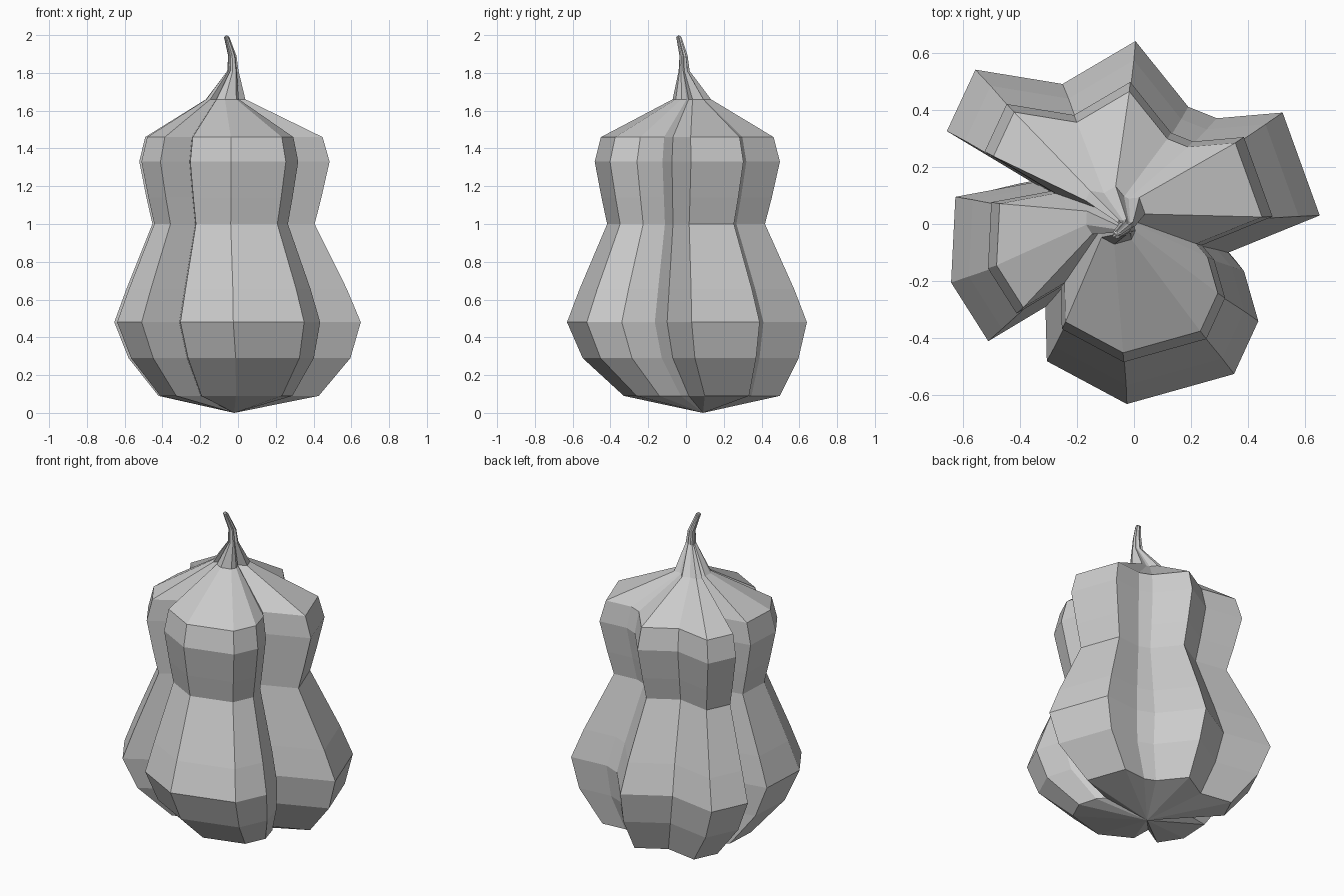
import bpy, bmesh

if "Cube" in bpy.data.objects:
    bpy.data.objects.remove(bpy.data.objects["Cube"])

# Lobed cross-section at the widest ring, counter-clockwise from the right
OUTLINE = [(.65, .03), (.52, .39), (.29, .37), (.19, .41), (.005, .64), (-.25, .49),
           (-.555, .54), (-.655, .325), (-.355, .145), (-.625, .095), (-.64, -.205),
           (-.51, -.41), (-.31, -.29), (-.305, -.48), (-.025, -.63), (.35, -.525),
           (.435, -.34), (.385, -.165), (.33, -.10)]

# Rings: height, scale, centre x, centre y
BODY = [(.09, .65, .005, .08), (.29, .90, .01, .02), (.48, 1, 0, 0), (.655, .895, -.005, 0),
        (1.0, .658, -.022, -.003), (1.14, .71, -.02, 0), (1.33, .772, -.017, .003),
        (1.46, .72, -.02, .003), (1.66, .16, -.065, .03)]
STEM = [BODY[-1], (1.81, .046, -.027, -.01), (1.89, .034, -.03, -.013),
        (1.99, .022, -.06, -.038)]


def loft(name, rings, bottom=None, cap=None):
    """Skin scaled copies of the outline, optionally closing each end to a point."""
    bm = bmesh.new()
    n = len(OUTLINE)
    loops = [[bm.verts.new((x * s + cx, y * s + cy, z)) for x, y in OUTLINE]
             for z, s, cx, cy in rings]
    for a, b in zip(loops, loops[1:]):
        for i in range(n):
            j = (i + 1) % n
            bm.faces.new((a[i], a[j], b[j], b[i]))
    for point, loop, flip in ((bottom, loops[0], True), (cap, loops[-1], False)):
        if point:
            tip = bm.verts.new(point)
            for i in range(n):
                p, q = loop[i], loop[(i + 1) % n]
                bm.faces.new((q, p, tip) if flip else (p, q, tip))
    mesh = bpy.data.meshes.new(name)
    bm.to_mesh(mesh)
    bm.free()
    obj = bpy.data.objects.new(name, mesh)
    bpy.context.collection.objects.link(obj)
    return obj


# Ribbed gourd body and its bent stem
loft("gourd_body", BODY, bottom=(-.02, .09, 0))
loft("gourd_stem", STEM, cap=(-.06, -.038, 2.0))
